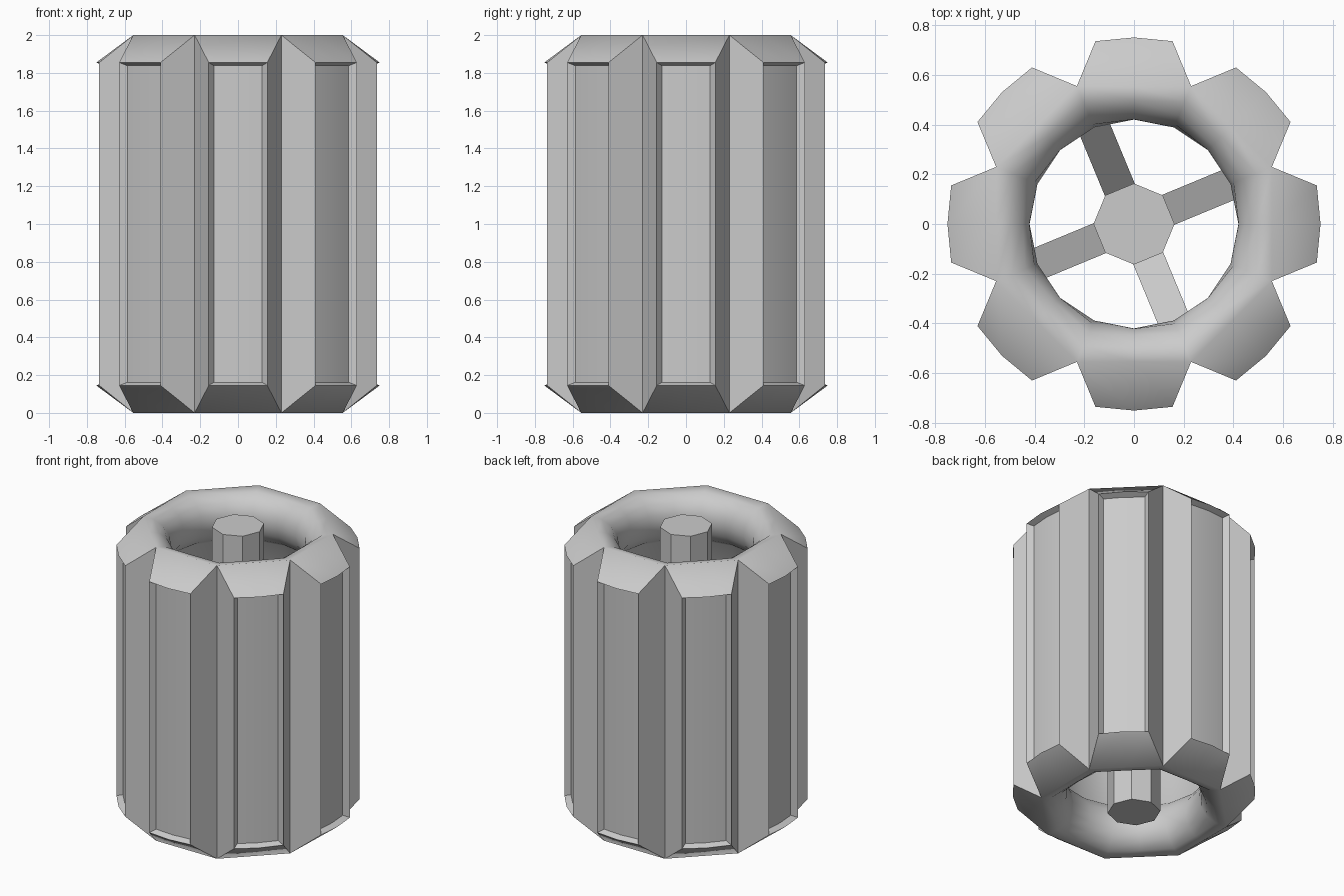
import bpy, bmesh
from math import sin, cos, radians, pi
from mathutils import Matrix, Vector

cube = bpy.data.objects.get("Cube")
if cube:
    bpy.data.objects.remove(cube, do_unlink=True)

grey = bpy.data.materials.new("plain_grey")
grey.use_nodes = True
grey.diffuse_color = (0.6, 0.6, 0.6, 1)
grey.node_tree.nodes["Principled BSDF"].inputs["Base Color"].default_value = (0.6, 0.6, 0.6, 1)

HEIGHT = 2.0
MID = HEIGHT / 2
LUGS = 8
HALF = pi / LUGS          # half the angle of one lug sector
ROOT_R = 0.6              # groove bottom and highest point of the lip
LIP_R = 0.18              # radius of the rounded inner lip


def finish(name, bm, smooth_angle=None):
    """Turn a bmesh into a named, coloured object."""
    bmesh.ops.recalc_face_normals(bm, faces=bm.faces)
    mesh = bpy.data.meshes.new(name)
    bm.to_mesh(mesh)
    bm.free()
    mesh.materials.append(grey)
    obj = bpy.data.objects.new(name, mesh)
    bpy.context.collection.objects.link(obj)
    if smooth_angle:
        for p in mesh.polygons:
            p.use_smooth = True
        mesh.set_sharp_from_angle(angle=radians(smooth_angle))
    return obj


def column(side):
    """Points of one sector column, from inner wall over the lip to the lug panel."""
    a = side * HALF
    pts = []
    for deg in (240, 225, 202, 180, 158, 135, 112, 90):
        t = radians(deg)
        r = ROOT_R + LIP_R * cos(t)
        if side == 0:                       # flat octagonal outer edge of the lip
            r *= 1 - (1 - cos(HALF)) * max(0, sin(t))
        pts.append((r * cos(a), r * sin(a), HEIGHT - LIP_R + LIP_R * sin(t)))
    pts.insert(0, (pts[0][0], pts[0][1], MID))
    # lug edge, then recessed panel
    rim, panel = (0.735, 0.70) if side else (0.75, 0.71)
    pts.append((rim, side * 0.155, 1.855))
    pts.append((panel, side * 0.128, 1.838))
    pts.append((panel, side * 0.128, MID))
    return pts


# Toothed drum: upper half of one lug sector, repeated round and mirrored down
bm = bmesh.new()
left, middle, right = [[bm.verts.new(p) for p in column(s)] for s in (-1, 0, 1)]
for a, b in ((left, middle), (middle, right)):
    for i in range(len(a) - 1):
        bm.faces.new((a[i], b[i], b[i + 1], a[i + 1]))
for col in (left, right):
    root, corner, panel, panel_mid = col[-4:]
    root_mid = bm.verts.new((root.co.x, root.co.y, MID))
    corner_mid = bm.verts.new((corner.co.x, corner.co.y, MID))
    bm.faces.new((root, root_mid, corner_mid, corner))       # groove wall
    bm.faces.new((corner, corner_mid, panel_mid, panel))     # recess wall
sector = bm.verts[:] + bm.edges[:] + bm.faces[:]
for k in range(1, LUGS):
    copy = bmesh.ops.duplicate(bm, geom=sector)["geom"]
    bmesh.ops.rotate(bm, verts=[v for v in copy if isinstance(v, bmesh.types.BMVert)],
                     cent=(0, 0, 0), matrix=Matrix.Rotation(2 * HALF * k, 3, "Z"))
lower = bmesh.ops.duplicate(bm, geom=bm.verts[:] + bm.edges[:] + bm.faces[:])["geom"]
for v in lower:
    if isinstance(v, bmesh.types.BMVert):
        v.co.z = HEIGHT - v.co.z
bmesh.ops.remove_doubles(bm, verts=bm.verts, dist=0.0005)
finish("toothed_drum", bm, 53)

# Octagonal hub
HUB_R = 0.163
bm = bmesh.new()
bmesh.ops.create_cone(bm, cap_ends=True, segments=8, radius1=HUB_R, radius2=HUB_R,
                      depth=HEIGHT, matrix=Matrix.Translation((0, 0, MID)))
# make sure a corner lies on the x axis
first = max((v.co for v in bm.verts), key=lambda c: c.x)
if abs(first.y) > 0.01:
    bmesh.ops.rotate(bm, verts=bm.verts, cent=(0, 0, 0), matrix=Matrix.Rotation(HALF, 3, "Z"))
finish("hub", bm)

# Four spokes, taller at the rim than at the hub
for k in range(4):
    bm = bmesh.new()
    bmesh.ops.create_cube(bm, size=1)
    for v in bm.verts:
        outer = v.co.x > 0
        v.co = Vector((0.53 if outer else 0.148,
                       v.co.y * 0.13,
                       MID + v.co.z * (0.9 if outer else 0.2)))
    bmesh.ops.rotate(bm, verts=bm.verts, cent=(0, 0, 0),
                     matrix=Matrix.Rotation(HALF + k * pi / 2, 3, "Z"))
    finish(f"spoke_{k + 1}", bm)
